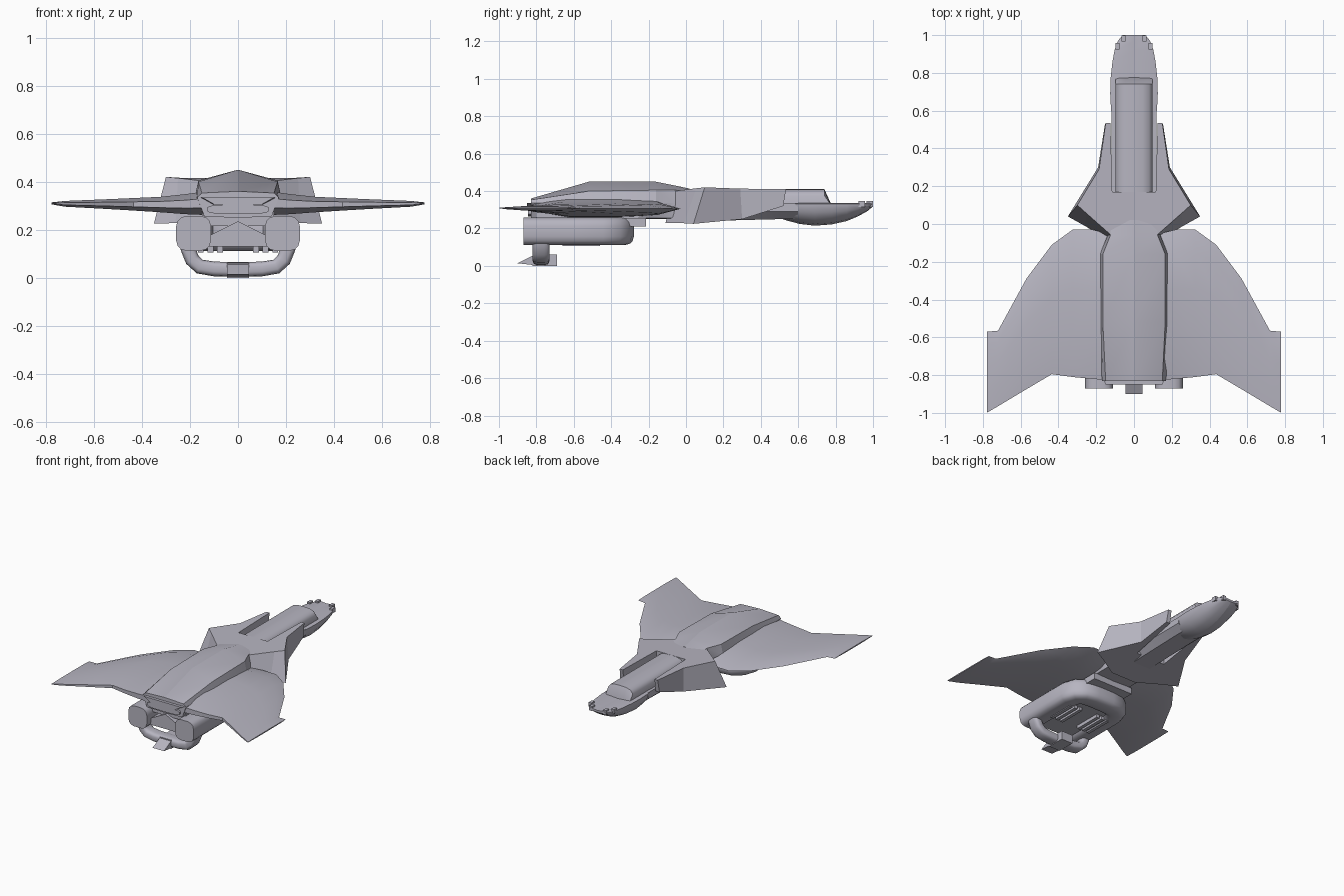
import bpy, bmesh, math
from mathutils import Vector

cube = bpy.data.objects.get("Cube")
if cube:
    bpy.data.objects.remove(cube, do_unlink=True)

grey = bpy.data.materials.new("pale_grey_hull")
grey.use_nodes = True
colour = (0.47, 0.46, 0.53, 1)
grey.diffuse_color = colour
grey.node_tree.nodes["Principled BSDF"].inputs["Base Color"].default_value = colour


def loft(name, rings, smooth=30):
    """Skin matching rings of points and cap both ends."""
    bm = bmesh.new()
    loops = [[bm.verts.new(p) for p in ring] for ring in rings]
    n = len(loops[0])
    for a, b in zip(loops, loops[1:]):
        for i in range(n):
            j = (i + 1) % n
            bm.faces.new((a[i], a[j], b[j], b[i]))
    bm.faces.new(loops[0][::-1])
    bm.faces.new(loops[-1])
    bmesh.ops.recalc_face_normals(bm, faces=bm.faces)
    mesh = bpy.data.meshes.new(name)
    bm.to_mesh(mesh)
    bm.free()
    obj = bpy.data.objects.new(name, mesh)
    bpy.context.collection.objects.link(obj)
    mesh.materials.append(grey)
    if smooth:
        bpy.ops.object.select_all(action='DESELECT')
        obj.select_set(True)
        bpy.context.view_layer.objects.active = obj
        bpy.ops.object.shade_smooth_by_angle(angle=math.radians(smooth))
    return obj


def box(name, x, y, z):
    ring = lambda h: [(x[0], y[0], h), (x[1], y[0], h), (x[1], y[1], h), (x[0], y[1], h)]
    return loft(name, [ring(z[0]), ring(z[1])], 0)


def both(half):
    """Close a half section of (x, ...) points by mirroring it in x."""
    return half + [(-p[0], *p[1:]) for p in reversed(half)]


def section(y, half):
    return [(x, y, z) for x, z in both(half)]


def sweep(name, path, normal, a, b, sides=16, power=0.6):
    """Run a rounded-box section along a planar path."""
    pts, normal = [Vector(p) for p in path], Vector(normal)
    rings = []
    for i, p in enumerate(pts):
        t = (pts[min(i + 1, len(pts) - 1)] - pts[max(i - 1, 0)]).normalized()
        side = t.cross(normal)
        ring = []
        for k in range(sides):
            ang = math.tau * (k + 0.5) / sides
            c, s = math.cos(ang), math.sin(ang)
            ring.append(p + side * a * math.copysign(abs(c) ** power, c)
                        + normal * b * math.copysign(abs(s) ** power, s))
        rings.append(ring)
    return loft(name, rings, 40)


# Wings: x, leading edge, trailing edge, top, bottom
stations = [(0.10, -0.06, -0.83, 0.365, 0.26), (0.22, -0.03, -0.82, 0.348, 0.265),
            (0.325, -0.03, -0.81, 0.337, 0.273), (0.435, -0.11, -0.795, 0.332, 0.28),
            (0.57, -0.29, -0.875, 0.326, 0.288), (0.72, -0.565, -0.965, 0.32, 0.296),
            (0.777, -0.57, -0.998, 0.314, 0.306)]
for s, side in ((1, "left"), (-1, "right")):
    rings = []
    for x, lead, trail, top, low in stations:
        mid, edge = (top + low) / 2, (top - low) * 0.2
        chord = lambda t: lead + (trail - lead) * t
        rings.append([(s * x, chord(t), z) for t, z in (
            (0, mid), (0.15, top - edge / 2), (0.4, top), (0.75, top), (1, mid + edge),
            (1, mid - edge), (0.75, low), (0.4, low), (0.15, low + edge / 2))])
    loft(side + "_wing", rings, 35)

# Ridged main hull: y, ridge, edge width, edge height, base width
hull = [(-0.83, 0.36, 0.15, 0.353, 0.17), (-0.52, 0.45, 0.165, 0.40, 0.18),
        (-0.16, 0.45, 0.165, 0.405, 0.18), (-0.06, 0.43, 0.125, 0.405, 0.14),
        (0.02, 0.413, 0.12, 0.40, 0.13)]
loft("main_hull", [section(y, [(0, top), (w, e), (b, 0.335), (0.14, 0.255), (0, 0.25)])
                   for y, top, w, e, b in hull], 20)
# Tail lip and exhaust slot
loft("tail_lip", [section(y, [(0, 0.335), (w, 0.335), (w * 0.65, 0.305), (0, 0.305)])
                  for y, w in ((-0.8, 0.17), (-0.85, 0.15))], 0)
sweep("tail_exhaust", [(0, -0.8, 0.285), (0, -0.845, 0.285)], (0, 0, 1), 0.13, 0.02)

# Swept shoulders with two forward arms around the neck
low = [(0.10, -0.11, 0.23), (0.26, -0.01, 0.228), (0.35, 0.04, 0.225), (0.19, 0.30, 0.25),
       (0.155, 0.52, 0.32), (0.125, 0.52, 0.32), (0.115, 0.17, 0.25)]
high = [(0.12, -0.06, 0.40), (0.25, 0.055, 0.415), (0.30, 0.10, 0.42), (0.185, 0.29, 0.413),
        (0.15, 0.535, 0.41), (0.125, 0.535, 0.41), (0.115, 0.17, 0.41)]
loft("shoulders", [both(low), both(high)], 0)

# Neck: lower fairing and raised spine tube
loft("neck_fairing", [section(y, [(0, 0.335), (0.118, 0.335), (0.118, 0.29), (0.07, z), (0, z)])
                      for y, z in ((-0.05, 0.235), (0.3, 0.245), (0.5, 0.25), (0.6, 0.25))])
loft("neck_spine", [section(y, [(0, z), (0.045, z - 0.002), (0.08, z - 0.012 * k),
                                (0.097, z - 0.035 * k), (0.1, 0.32), (0, 0.32)])
                    for y, z, k in ((0.14, 0.41, 1), (0.74, 0.41, 1), (0.775, 0.333, 0.2))], 40)

# Boat-shaped head: y, half width, keel height
head = [(0.44, 0.095, 0.28), (0.53, 0.112, 0.245), (0.61, 0.122, 0.224), (0.69, 0.126, 0.215),
        (0.78, 0.123, 0.222), (0.86, 0.114, 0.24), (0.92, 0.103, 0.265),
        (0.97, 0.085, 0.293), (1.0, 0.06, 0.318)]
rings = []
for y, w, keel in head:
    half = [(0, 0.332), (w * 0.85, 0.337), (w, 0.332)]
    half += [(w * math.cos(a), 0.328 - (0.328 - keel) * math.sin(a))
             for a in (math.radians(d) for d in (0, 22, 45, 67, 90))]
    rings.append(section(y, half))
loft("head", rings, 40)

# Underslung pod: horseshoe rim, floor and pylon
half_path = [(0.185, -0.87), (0.185, -0.6), (0.185, -0.45), (0.165, -0.39), (0.125, -0.36), (0.06, -0.352)]
sweep("pod_rim", [(x, y, 0.185) for x, y in both(half_path)], (0, 0, 1), 0.074, 0.074)
loft("pod_floor", [section(y, [(0, 0.235), (0.13, 0.17), (0.13, 0.13), (0, 0.13)])
                   for y in (-0.82, -0.35)], 0)
box("pod_pylon", (-0.15, 0.15), (-0.8, -0.25), (0.215, 0.29))
box("pod_intake", (-0.16, 0.16), (-0.32, -0.215), (0.21, 0.255))

# Landing hoop below the pod
hoop = [(0.215, 0.17), (0.208, 0.12), (0.19, 0.075), (0.16, 0.047), (0.1, 0.037), (0.03, 0.035)]
sweep("hoop", [(x, -0.775, z) for x, z in both(hoop)], (0, 1, 0), 0.031, 0.045)
box("hoop_foot", (-0.045, 0.045), (-0.82, -0.69), (0.0, 0.062))
loft("hoop_fin", [[(x, -0.9, 0.014), (x, -0.81, 0.004), (x, -0.81, 0.06)]
                  for x in (-0.045, 0.045)], 0)

# Paired small parts: floor slats and nose sensors
for s, side in ((1, "left"), (-1, "right")):
    for i in range(3):
        x = s * (0.075 + 0.04 * i)
        box(f"{side}_slat_{i + 1}", (x - 0.012, x + 0.012), (-0.66, -0.46), (0.106, 0.14))
    for i, (x, y) in enumerate(((0.088, 0.94), (0.055, 0.982))):
        box(f"{side}_sensor_{i + 1}", (s * x - 0.011, s * x + 0.011),
            (y - 0.017, y + 0.017), (0.315, 0.347))
